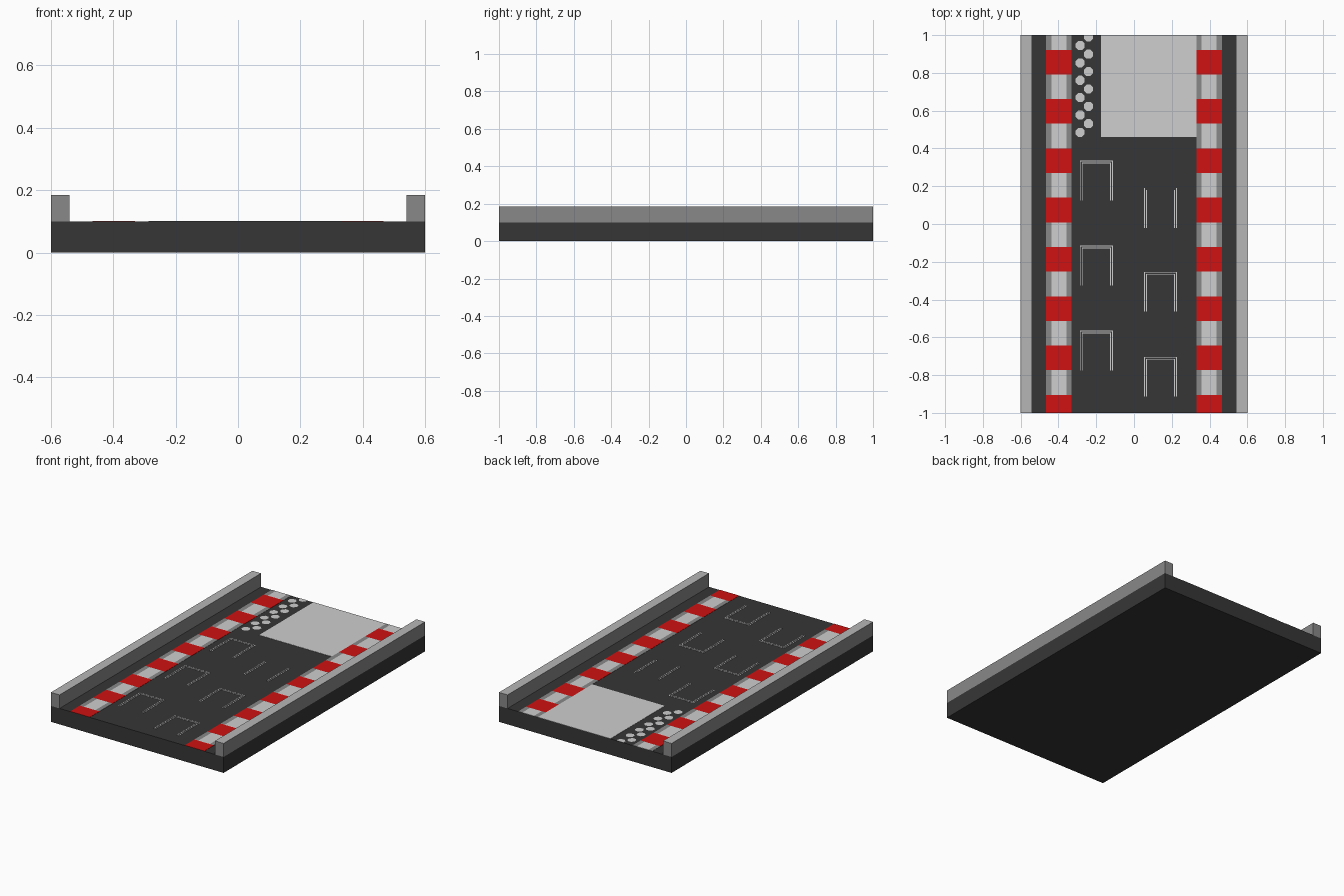
import bpy, bmesh, math

if "Cube" in bpy.data.objects:
    bpy.data.objects.remove(bpy.data.objects["Cube"])


def material(name, rgb):
    m = bpy.data.materials.new(name)
    m.diffuse_color = (*rgb, 1)
    m.use_nodes = True
    m.node_tree.nodes["Principled BSDF"].inputs["Base Color"].default_value = m.diffuse_color
    return m


ASPHALT = material("asphalt", (0.037, 0.037, 0.037))
GREY = material("mid_grey", (0.25, 0.25, 0.25))
PALE = material("pale_grey", (0.47, 0.47, 0.47))
WHITE = material("paint_white", (0.62, 0.62, 0.62))
RED = material("kerb_red", (0.63, 0.006, 0.006))

TOP = 0.10      # road surface height
PLATE = 0.0015  # paint thickness


def add_box(bm, x0, x1, y0, y1, z0, z1, mat=0):
    lo = [bm.verts.new(p) for p in ((x0, y0, z0), (x1, y0, z0), (x1, y1, z0), (x0, y1, z0))]
    hi = [bm.verts.new((v.co.x, v.co.y, z1)) for v in lo]
    faces = [bm.faces.new(lo[::-1]), bm.faces.new(hi)]
    for i in range(4):
        j = (i + 1) % 4
        faces.append(bm.faces.new((lo[i], lo[j], hi[j], hi[i])))
    for f in faces:
        f.material_index = mat


def paint(bm, x0, x1, y0, y1, mat=0):
    add_box(bm, x0, x1, y0, y1, TOP, TOP + PLATE, mat)


def finish(bm, name, *mats):
    me = bpy.data.meshes.new(name)
    bm.normal_update()
    bm.to_mesh(me)
    bm.free()
    for m in mats:
        me.materials.append(m)
    ob = bpy.data.objects.new(name, me)
    bpy.context.collection.objects.link(ob)
    return ob


# Road slab
bm = bmesh.new()
add_box(bm, -0.6, 0.6, -1, 1, 0, TOP)
finish(bm, "road_slab", ASPHALT)

for side, name in ((-1, "left"), (1, "right")):
    # Side barrier with a paler top face
    bm = bmesh.new()
    xs = sorted((side * 0.54, side * 0.6))
    add_box(bm, xs[0], xs[1], -1, 1, TOP, 0.185)
    bm.normal_update()
    for f in bm.faces:
        f.material_index = 1 if f.normal.z > 0.5 else 0
    finish(bm, name + "_barrier", GREY, PALE)

    # Striped kerb: red blocks, white blocks with grey edges
    bm = bmesh.new()
    c = side * 0.398
    for k in range(8):
        top = -0.905 + 0.261 * k
        paint(bm, c - 0.068, c + 0.068, max(-1, top - 0.13), top, 0)
        end = min(1, top + 0.131)
        paint(bm, c - 0.04, c + 0.04, top, end, 1)
        paint(bm, c - 0.068, c - 0.04, top, end, 2)
        paint(bm, c + 0.04, c + 0.068, top, end, 2)
    finish(bm, name + "_kerb", RED, WHITE, GREY)

# Large white panel at the far end
bm = bmesh.new()
paint(bm, -0.175, 0.33, 0.46, 1)
finish(bm, "white_panel", WHITE)

# Two staggered columns of octagonal dots
bm = bmesh.new()
for x, y_start in ((-0.285, 0.485), (-0.241, 0.531)):
    for k in range(6):
        y = y_start + 0.092 * k
        ring = [bm.verts.new((x + 0.026 * math.cos(a), min(1, y + 0.026 * math.sin(a)), TOP + PLATE))
                for a in (math.pi / 8 + i * math.pi / 4 for i in range(8))]
        bm.faces.new(ring)
finish(bm, "staggered_dots", WHITE)

# Starting boxes drawn as double thin lines
bm = bmesh.new()
W = 0.0045
for x0, y_top, bar in ((-0.287, 0.335, True), (-0.287, -0.115, True), (-0.287, -0.565, True),
                       (0.053, 0.19, False), (0.053, -0.253, True), (0.053, -0.703, True)):
    x1, y0 = x0 + 0.175, y_top - 0.21
    for d in (0, 0.0105):
        paint(bm, x0 + d, x0 + d + W, y0, y_top - d)
        paint(bm, x1 - d - W, x1 - d, y0, y_top - d)
        if bar:
            paint(bm, x0 + d + W, x1 - d - W, y_top - d - W, y_top - d)
finish(bm, "starting_boxes", WHITE)
